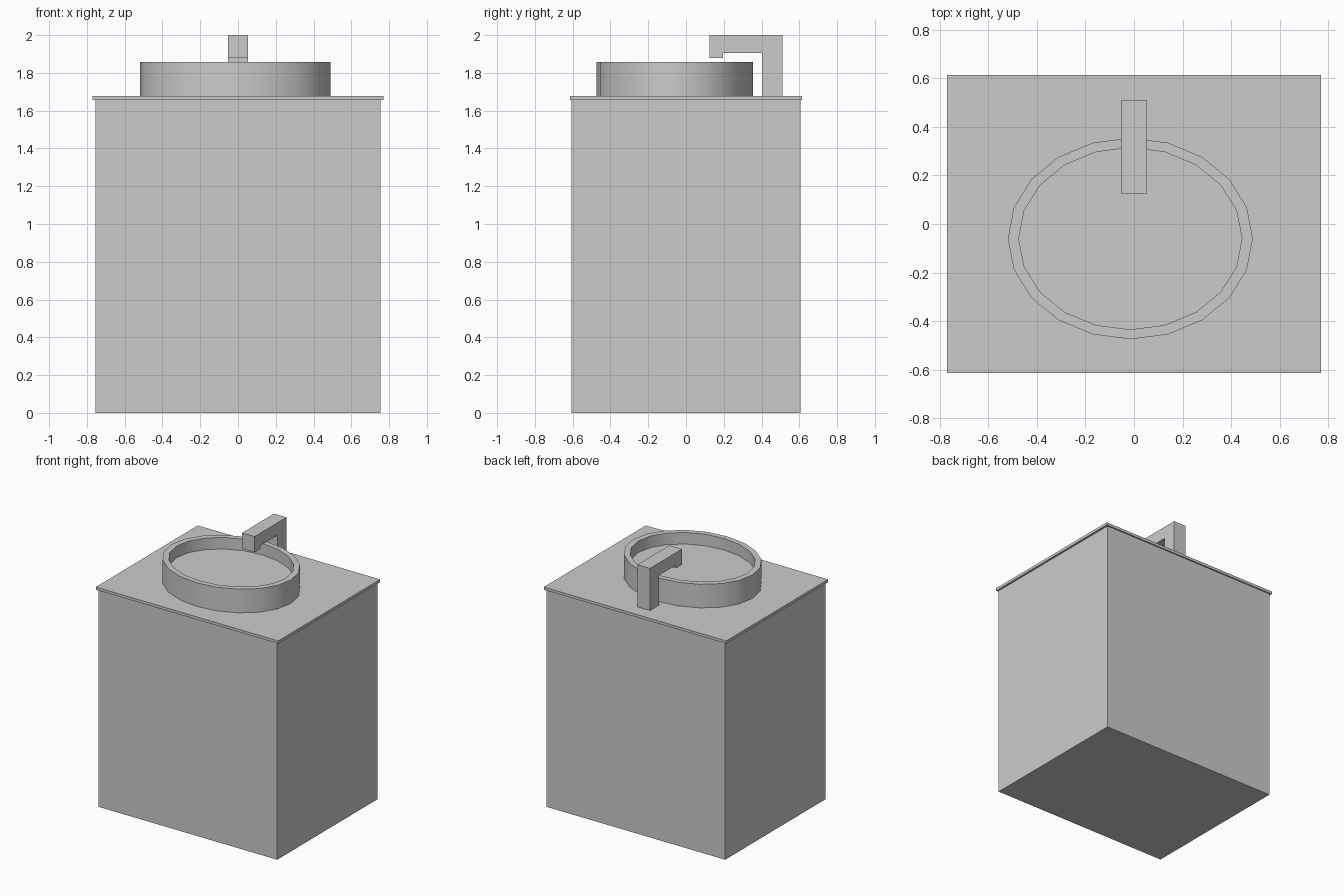
import bpy, math

if "Cube" in bpy.data.objects:
    bpy.data.objects.remove(bpy.data.objects["Cube"])


def make_mesh(name, verts, faces):
    mesh = bpy.data.meshes.new(name)
    mesh.from_pydata(verts, [], faces)
    mesh.update()
    obj = bpy.data.objects.new(name, mesh)
    bpy.context.collection.objects.link(obj)
    return obj


def box(name, sx, sy, z0, z1):
    bpy.ops.mesh.primitive_cube_add(size=1, location=(0, 0, (z0 + z1) / 2))
    obj = bpy.context.object
    obj.name = name
    obj.scale = (sx, sy, z1 - z0)
    return obj


# Cabinet body and slightly overhanging countertop
box("cabinet", 1.51, 1.21, 0, 1.657)
box("countertop", 1.54, 1.23, 1.657, 1.678)

# Oval basin: outer wall, flat rim, inner wall and floor
SIDES = 20
CX, CY = -0.015, -0.06
loops = [(0.505, 0.415, 1.678), (0.505, 0.415, 1.858),
         (0.46, 0.375, 1.858), (0.46, 0.375, 1.77)]
verts, faces = [], []
for rx, ry, z in loops:
    for i in range(SIDES):
        a = 2 * math.pi * i / SIDES
        verts.append((CX + rx * math.cos(a), CY + ry * math.sin(a), z))
for k in range(len(loops) - 1):
    for i in range(SIDES):
        j = (i + 1) % SIDES
        faces.append((k * SIDES + i, k * SIDES + j,
                      (k + 1) * SIDES + j, (k + 1) * SIDES + i))
faces.append(tuple(range(3 * SIDES, 4 * SIDES)))
faces.append(tuple(reversed(range(SIDES))))
basin = make_mesh("basin", verts, faces)
bpy.ops.object.select_all(action='DESELECT')
basin.select_set(True)
bpy.context.view_layer.objects.active = basin
bpy.ops.object.shade_smooth_by_angle(angle=math.radians(30))

# Faucet: side profile (y, z) extruded across x
profile = [(0.51, 1.678), (0.51, 2.0), (0.125, 2.0), (0.125, 1.88),
           (0.195, 1.88), (0.195, 1.905), (0.403, 1.905), (0.403, 1.678)]
n = len(profile)
verts = [(x, y, z) for x in (-0.053, 0.053) for y, z in profile]
faces = [tuple(reversed(range(n))), tuple(range(n, 2 * n))]
faces += [(i, (i + 1) % n, n + (i + 1) % n, n + i) for i in range(n)]
faucet = make_mesh("faucet", verts, faces)

# Consistent outward normals on the faucet
bpy.ops.object.select_all(action='DESELECT')
faucet.select_set(True)
bpy.context.view_layer.objects.active = faucet
bpy.ops.object.mode_set(mode='EDIT')
bpy.ops.mesh.select_all(action='SELECT')
bpy.ops.mesh.normals_make_consistent(inside=False)
bpy.ops.object.mode_set(mode='OBJECT')
